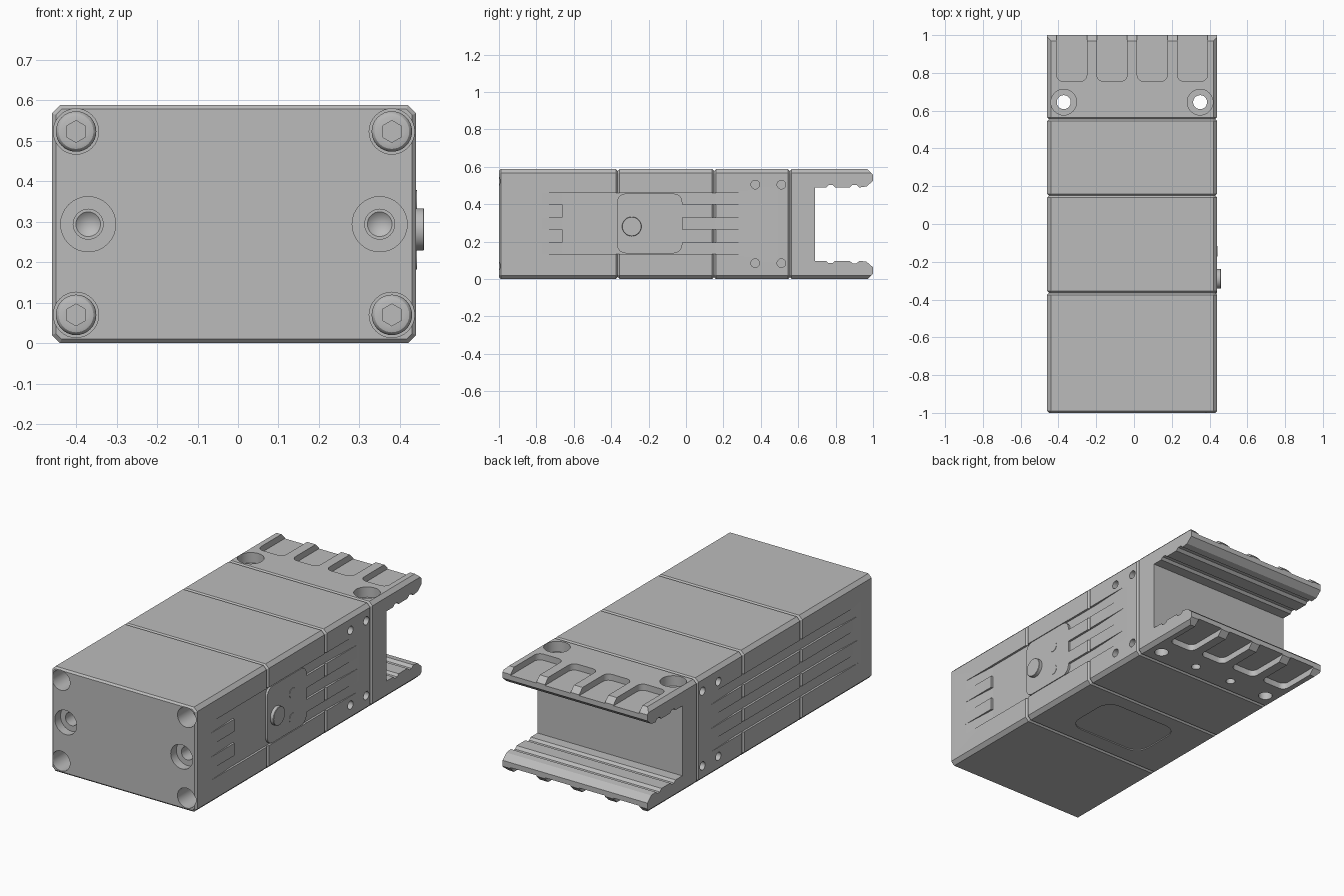
import bpy, bmesh
from math import cos, sin, pi, radians

cube = bpy.data.objects.get("Cube")
if cube:
    bpy.data.objects.remove(cube, do_unlink=True)

grey = bpy.data.materials.new("machined grey")
grey.use_nodes = True
COLOUR = (0.5, 0.5, 0.5, 1)
grey.diffuse_color = COLOUR
grey.node_tree.nodes["Principled BSDF"].inputs["Base Color"].default_value = COLOUR

CX, HALF, TOP = -0.01, 0.45, 0.588   # body centre, half width, height
MID = TOP / 2


def place(axis, a, b, t):
    return {"X": (t, a, b), "Y": (a, t, b), "Z": (a, b, t)}[axis]


def finish(name, bm):
    bmesh.ops.recalc_face_normals(bm, faces=bm.faces)
    mesh = bpy.data.meshes.new(name)
    bm.to_mesh(mesh)
    bm.free()
    mesh.materials.append(grey)
    obj = bpy.data.objects.new(name, mesh)
    bpy.context.scene.collection.objects.link(obj)
    return obj


def prism(name, pts, axis, lo, hi, bevel_lo=0, bevel_hi=0, segments=1):
    """Extrude a 2D outline along an axis, with optional bevelled ends."""
    bm = bmesh.new()
    rings = [[bm.verts.new(place(axis, a, b, t)) for a, b in pts] for t in (lo, hi)]
    n = len(pts)
    for i in range(n):
        j = (i + 1) % n
        bm.faces.new((rings[0][i], rings[0][j], rings[1][j], rings[1][i]))
    caps = [bm.faces.new(r) for r in rings]
    for cap, size in zip(caps, (bevel_lo, bevel_hi)):
        if size:
            bmesh.ops.bevel(bm, geom=list(cap.edges), offset=size, segments=segments,
                            profile=0.5, affect="EDGES")
    return finish(name, bm)


def circle(a, b, r, n=32):
    return [(a + r * cos(2 * pi * i / n), b + r * sin(2 * pi * i / n)) for i in range(n)]


def rect(a0, a1, b0, b1, r=0.0, steps=5):
    if not r:
        return [(a0, b0), (a1, b0), (a1, b1), (a0, b1)]
    pts = []
    corners = [(a1 - r, b1 - r), (a0 + r, b1 - r), (a0 + r, b0 + r), (a1 - r, b0 + r)]
    for k, (a, b) in enumerate(corners):
        for s in range(steps + 1):
            t = pi / 2 * (k + s / steps)
            pts.append((a + r * cos(t), b + r * sin(t)))
    return pts


def cut(obj, cutter):
    """Subtract the cutter, bake the result and remove the cutter."""
    mod = obj.modifiers.new("cut", "BOOLEAN")
    mod.operation, mod.solver, mod.object = "DIFFERENCE", "EXACT", cutter
    bpy.context.view_layer.update()
    baked = bpy.data.meshes.new_from_object(
        obj.evaluated_get(bpy.context.evaluated_depsgraph_get()))
    obj.modifiers.clear()
    obj.data = baked
    bpy.data.objects.remove(cutter, do_unlink=True)


def block(name, y0, y1, end_bevel=0.01):
    x0, x1, c = CX - HALF, CX + HALF, 0.02
    outline = [(x0 + c, 0), (x1 - c, 0), (x1, c), (x1, TOP - c),
               (x1 - c, TOP), (x0 + c, TOP), (x0, TOP - c), (x0, c)]
    return prism(name, outline, "Y", y0, y1, 0.01, end_bevel)


front = block("front_block", -1, -0.365)
control = block("control_block", -0.365, 0.15)
spacer = block("spacer_block", 0.15, 0.555)
clamp = block("clamp_block", 0.555, 1, 0)

# Shallow side channels that fade out at both ends
GROOVES = [(0.135, 0.195), (0.265, 0.33), (0.40, 0.46)]
for body in (front, control, spacer):
    for side in (-1, 1):
        wall = CX + side * HALF
        deep, out = wall - side * 0.012, wall + side * 0.05
        slope = [(wall, -0.88), (deep, -0.66), (deep, 0.2), (wall, 0.44),
                 (out, 0.44), (out, -0.88)]
        for z0, z1 in GROOVES:
            cut(body, prism("channel", slope, "Z", z0, z1))

# Flat label recess beside the control plate
for body in (front, control):
    cut(body, prism("label_recess", rect(-0.66, -0.02, 0.134, 0.461), "X",
                    CX + HALF - 0.0125, CX + HALF + 0.1))

# Front corner bores with sunk socket screws
for x in (-0.40, 0.38):
    for z, level in ((0.07, "lower"), (0.523, "upper")):
        cut(front, prism("bore", circle(x, z, 0.056), "Y", -1.1, -0.8))
        screw = prism(f"{level}_socket_screw", circle(x, z, 0.05), "Y",
                      -0.88, -0.79, 0.014, 0, 3)
        hexagon = [(x + 0.027 * sin(pi * i / 3), z + 0.027 * cos(pi * i / 3))
                   for i in range(6)]
        cut(screw, prism("hex_socket", hexagon, "Y", -0.95, -0.845))

# Front counterbored holes with drill point bottoms
for x in (-0.37, 0.35):
    cut(front, prism("counterbore", circle(x, MID, 0.068), "Y", -1.1, -0.95))
    cut(front, prism("drill", circle(x, MID, 0.037), "Y", -1.1, -0.84))
    bm = bmesh.new()
    ring = [bm.verts.new((a, -0.845, b)) for a, b in circle(x, MID, 0.0365)]
    tip = bm.verts.new((x, -0.815, MID))
    bm.faces.new(ring)
    for i, v in enumerate(ring):
        bm.faces.new((v, ring[(i + 1) % len(ring)], tip))
    cut(front, finish("drill_point", bm))

# Small pin holes on both sides
for side in (-1, 1):
    wall = CX + side * HALF
    lo, hi = sorted((wall - side * 0.04, wall + side * 0.1))
    for y in (0.37, 0.51):
        for z in (0.085, 0.505):
            cut(spacer, prism("pin_hole", circle(y, z, 0.023, 24), "X", lo, hi))

# Shallow recess underneath
cut(control, prism("base_recess", rect(-0.25, 0.23, -0.26, 0.06, 0.08), "Z", -0.1, 0.006))

# Clamp opening with notched jaws
jaw = [(0.69, 0.49), (0.75, 0.49), (0.762, 0.503), (0.785, 0.503), (0.797, 0.49),
       (0.875, 0.49), (0.89, 0.504), (0.912, 0.504), (0.927, 0.49), (0.965, 0.495),
       (1.0, 0.525), (1.1, 0.525)]
opening = jaw + [(y, TOP - z) for y, z in reversed(jaw)]
cut(clamp, prism("jaw_opening", opening, "X", -0.7, 0.7))

# Jaw tip chamfers and open pockets, above and below
for flip in (False, True):
    def level(z):
        return TOP - z if flip else z
    tip = [(0.95, level(0.608)), (1.05, level(0.508)), (1.05, level(0.608))]
    cut(clamp, prism("tip_chamfer", tip, "X", -0.7, 0.7))
    lo, hi = sorted((level(0.553), level(0.7)))
    for i in range(4):
        x = CX + (i - 1.5) * 0.213
        cut(clamp, prism("pocket", rect(x - 0.08, x + 0.08, 0.755, 1.1, 0.035),
                         "Z", lo, hi))

# Clamp bolt holes and the small holes beneath
for x in (-0.372, 0.35):
    cut(clamp, prism("bolt_counterbore", circle(x, 0.645, 0.068), "Z", 0.53, 0.7))
    cut(clamp, prism("bolt_hole", circle(x, 0.645, 0.037), "Z", -0.1, 0.7))
for x in (-0.13, 0.11):
    cut(clamp, prism("small_hole", circle(x, 0.645, 0.025, 24), "Z", -0.1, 0.06))

# Control plate, push button and indicator dots
edge = CX + HALF
prism("control_plate", rect(-0.368, -0.02, 0.138, 0.457, 0.045), "X", edge - 0.03, edge)
prism("push_button", circle(-0.29, 0.281, 0.052), "X", edge - 0.01, edge + 0.02, 0, 0.002)
for z in (0.21, 0.35):
    prism("indicator", circle(-0.145, z, 0.028, 24), "X", edge - 0.01, edge + 0.002)

# Smooth round surfaces while keeping sharp edges
bpy.ops.object.select_all(action="DESELECT")
for obj in bpy.context.scene.objects:
    if obj.type == "MESH" and grey.name in obj.data.materials:
        obj.select_set(True)
        bpy.context.view_layer.objects.active = obj
bpy.ops.object.shade_smooth_by_angle(angle=radians(30))
